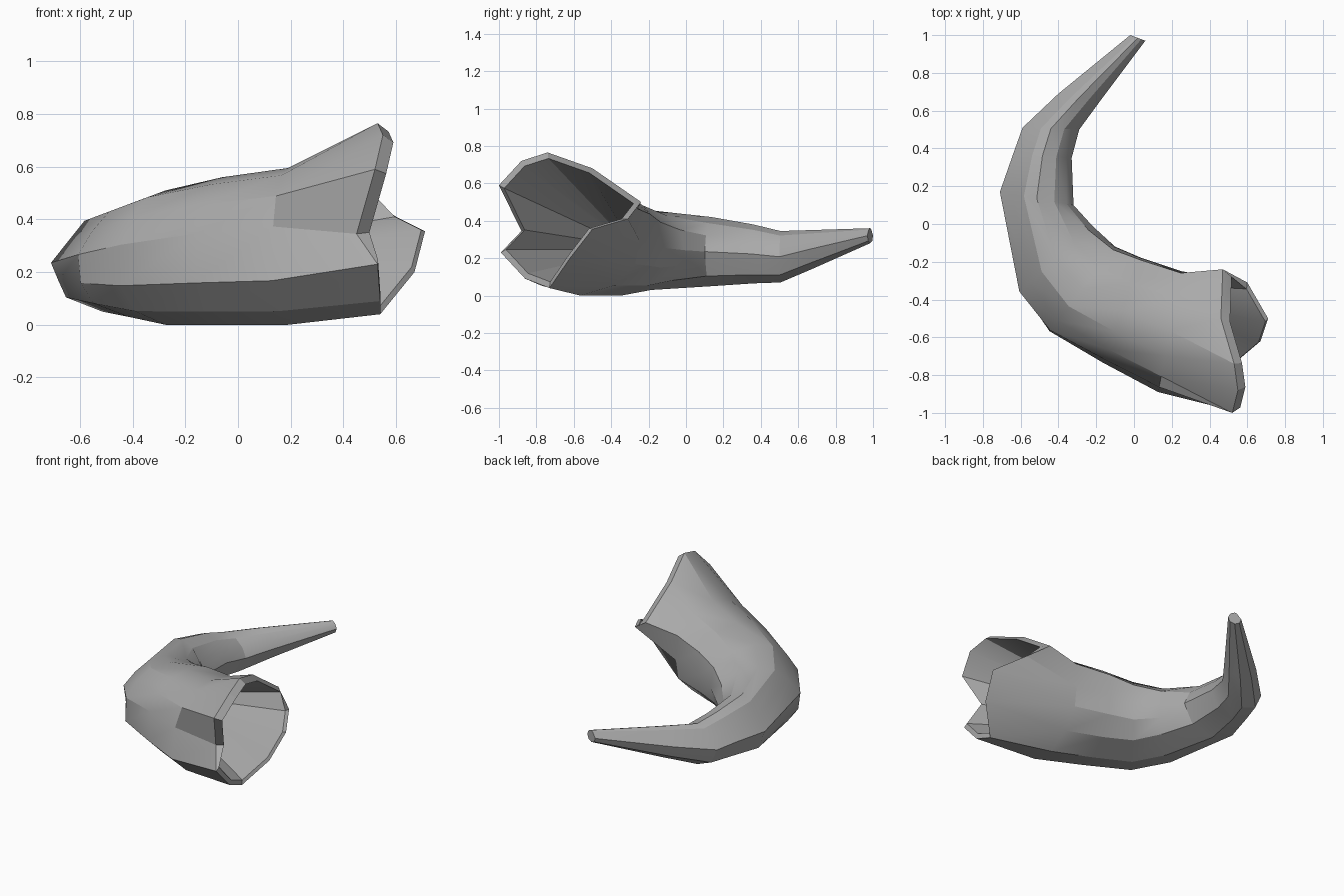
import bpy, bmesh, math
from mathutils import Vector

cube = bpy.data.objects.get("Cube")
if cube:
    bpy.data.objects.remove(cube, do_unlink=True)

grey = bpy.data.materials.new("horn grey")
grey.use_nodes = True
tone = (0.4, 0.4, 0.4, 1)
grey.diffuse_color = tone
grey.node_tree.nodes["Principled BSDF"].inputs["Base Color"].default_value = tone

# Jagged mouth rim, from the inner side of the bend, over the top, and round
rim = [Vector(p) for p in (
    (0.60, -0.31, 0.41), (0.47, -0.24, 0.50), (0.46, -0.50, 0.68),
    (0.53, -0.74, 0.765), (0.55, -0.88, 0.72), (0.52, -1.0, 0.59),
    (0.45, -0.88, 0.345), (0.53, -0.99, 0.23), (0.54, -0.86, 0.09),
    (0.54, -0.73, 0.04), (0.67, -0.62, 0.20), (0.71, -0.50, 0.355))]
SIDES = len(rim)

# Cross-section corners: full near the mouth, faceted and flattened past the bend
mouth_angles = (0, 30, 60, 90, 115, 140, 165, 203, 232, 270, 305, 335)
mouth_radii = (1, 1.12, 1.05, 1, 1, 1, 0.98, 1.12, 1.05, 1, 1, 1.03)
tail_angles = (0, 30, 60, 90, 112, 145, 180, 203, 225, 270, 315, 338)
tail_radii = (1, 0.94, 0.95, 1, 0.93, 0.8, 1, 0.93, 1, 1, 1, 0.93)

# Stations along the bend: outer x, y, inner x, y, bottom z, top z
stations = (
    (0.13, -0.88, 0.25, -0.25, 0.0, 0.595),
    (-0.16, -0.73, 0.04, -0.18, 0.0, 0.56),
    (-0.45, -0.57, -0.10, -0.12, 0.0, 0.51),
    (-0.61, -0.36, -0.22, -0.01, 0.03, 0.455),
    (-0.71, 0.17, -0.32, 0.10, 0.05, 0.42),
    (-0.64, 0.37, -0.33, 0.35, 0.065, 0.38),
    (-0.59, 0.51, -0.29, 0.50, 0.07, 0.345),
    (-0.40, 0.69, -0.18, 0.65, 0.14, 0.35),
    (-0.02, 1.0, 0.06, 0.97, 0.28, 0.36))


def mix(start, end, blend):
    return start + (end - start) * blend


def section(index):
    """Upright ring spanning the outer and inner sides of the bend."""
    ox, oy, ix, iy, low, high = stations[index]
    mid = Vector(((ox + ix) / 2, (oy + iy) / 2, (low + high) / 2))
    side = Vector(((ix - ox) / 2, (iy - oy) / 2, 0))
    up = Vector((0, 0, (high - low) / 2))
    blend = min(index / 4, 1) ** 2
    ring = []
    for i in range(SIDES):
        a = math.radians(mix(mouth_angles[i], tail_angles[i], blend))
        r = mix(mouth_radii[i], tail_radii[i], blend)
        ring.append(mid + (side * math.cos(a) + up * math.sin(a)) * r)
    return ring


def shrink(ring, factor):
    centre = sum(ring, Vector()) / len(ring)
    return [centre.lerp(p, factor) for p in ring]


# Inner lip, pushed forward along the upper part of the mouth
lip = [q + Vector((0.04 if p.x < 0.6 and p.z > 0.3 else 0, 0, 0))
       for p, q in zip(rim, shrink(rim, 0.91))]

# One closed skin: tapering cavity, lip, rim, outer wall, tip
outer = [section(i) for i in range(len(stations))]
rings = [shrink(outer[2], 0.2), lip, rim] + outer

bm = bmesh.new()
loops = [[bm.verts.new(p) for p in ring] for ring in rings]
for a, b in zip(loops, loops[1:]):
    for i in range(SIDES):
        j = (i + 1) % SIDES
        bm.faces.new((a[i], a[j], b[j], b[i]))
bm.faces.new(loops[0])
bm.faces.new(loops[-1])
bmesh.ops.recalc_face_normals(bm, faces=bm.faces)

mesh = bpy.data.meshes.new("hollow_horn")
bm.to_mesh(mesh)
bm.free()
mesh.materials.append(grey)
horn = bpy.data.objects.new("hollow_horn", mesh)
bpy.context.collection.objects.link(horn)

# Soft sides with crisp facets and rim
bpy.ops.object.select_all(action="DESELECT")
horn.select_set(True)
bpy.context.view_layer.objects.active = horn
bpy.ops.object.shade_smooth_by_angle(angle=math.radians(25))
